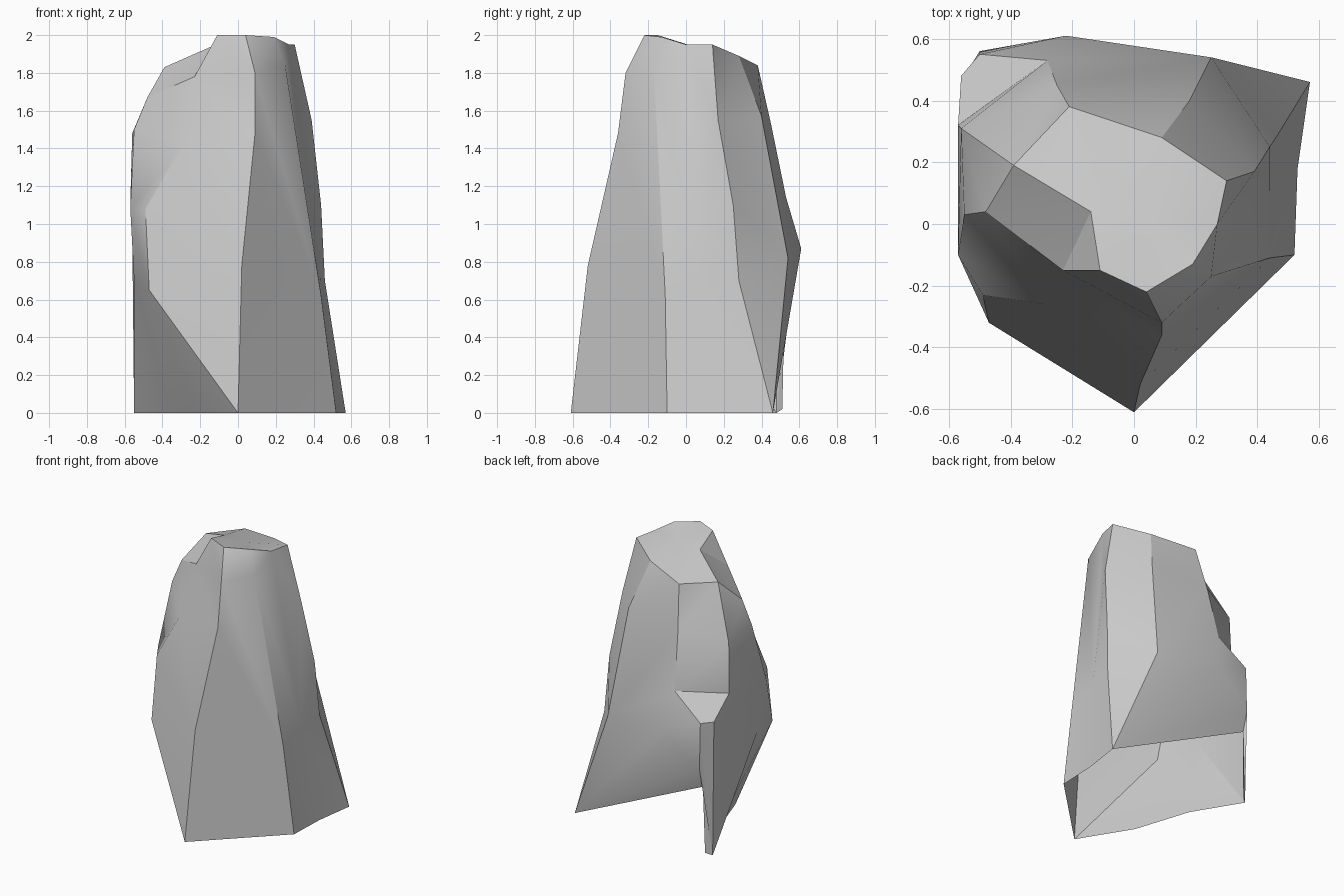
import bpy, bmesh
from mathutils import Vector

if "Cube" in bpy.data.objects:
    bpy.data.objects.remove(bpy.data.objects["Cube"])

bm = bmesh.new()


def ridge(*pts):
    """One rock ridge, listed from bottom to top."""
    return [bm.verts.new(Vector(p)) for p in pts]


def face(*vs):
    bm.faces.new(vs)


def bridge(a, b):
    """Skin the gap between two ridges, climbing both together by height."""
    i = j = 0
    while i < len(a) - 1 or j < len(b) - 1:
        climb_a = j == len(b) - 1 or (i < len(a) - 1 and a[i + 1].co.z <= b[j + 1].co.z)
        if climb_a:
            face(a[i], b[j], a[i + 1])
            i += 1
        else:
            face(a[i], b[j], b[j + 1])
            j += 1


# Ridges, counter-clockwise from the front corner
front = ridge((0, -.61, 0), (.02, -.52, .78), (.09, -.36, 1.48), (.09, -.32, 1.8), (.04, -.22, 2))
right = ridge((.52, -.1, 0), (.44, -.11, .62), (.25, -.17, 1.84), (.19, -.13, 1.99))
right_mid = ridge((.53, .18, 0), (.44, .1, .68), (.27, 0, 1.95))
right_back = ridge((.57, .46, 0), (.46, .28, .7), (.44, .25, 1.1), (.39, .17, 1.55), (.3, .14, 1.95))
back = ridge((.25, .54, .82), (.18, .4, 1.57), (.09, .28, 1.89))
back_left = ridge((-.22, .61, .87), (-.28, .53, 1.14), (-.25, .45, 1.53), (-.21, .38, 1.84))
leg = ridge((-.51, .51, .02), (-.5, .52, .5), (-.5, .56, .64), (-.5, .55, .97))
left_back = ridge((-.55, .48, 0), (-.56, .48, .97), (-.57, .32, 1.12), (-.56, .31, 1.48), (-.39, .19, 1.83))
left = ridge((-.35, .15, 0), (-.55, -.03, .7), (-.57, -.1, 1.08), (-.55, .03, 1.5),
             (-.48, .04, 1.67), (-.14, .04, 1.94))
left_front = ridge((-.22, -.25, 0), (-.47, -.32, .65), (-.49, -.23, 1.08), (-.29, -.26, 1.42),
                   (-.23, -.15, 1.78), (-.11, -.15, 2))

# Side walls
for a, b in [(front, right), (right, right_mid), (right_mid, right_back), (right_back, back),
             (back, back_left), (back_left[:2], leg[2:]), (leg, left_back[:2]),
             (back_left[1:], left_back[2:]), (left_back, left), (left, left_front),
             (left_front, front)]:
    bridge(a, b)
face(back_left[1], leg[3], left_back[1])
face(back_left[1], left_back[1], left_back[2])

# Flared underside at the back, open below
corner = right_back[0]
for a, b in [(back[0], back_left[0]), (back_left[0], leg[2]), (leg[2], leg[1])]:
    face(corner, a, b)

# Sunken crown and left shoulder
crown = bm.verts.new((.05, .02, 1.945))
rim = [r[-1] for r in (front, right, right_mid, right_back, back, back_left, left, left_front)]
for a, b in zip(rim, rim[1:] + rim[:1]):
    face(a, b, crown)
face(back_left[-1], left_back[-1], left[-1])

bmesh.ops.recalc_face_normals(bm, faces=bm.faces)
mesh = bpy.data.meshes.new("rock_pillar")
bm.to_mesh(mesh)
bm.free()
rock = bpy.data.objects.new("rock_pillar", mesh)
bpy.context.collection.objects.link(rock)
bpy.context.view_layer.objects.active = rock
rock.select_set(True)
bpy.ops.object.shade_smooth_by_angle(angle=0.5)
